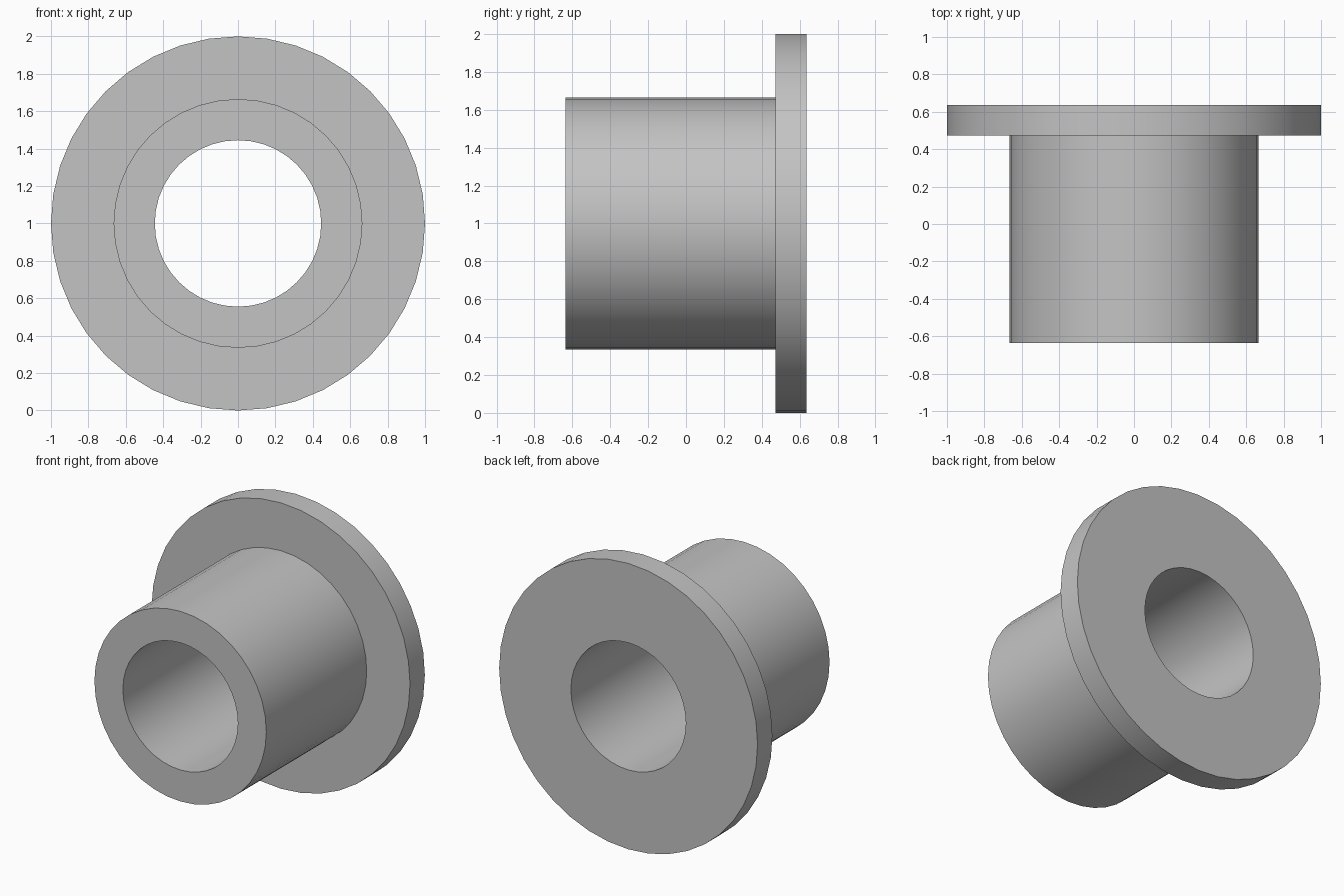
import bpy
import bmesh
from math import radians
from mathutils import Matrix, Vector

cube = bpy.data.objects.get("Cube")
if cube:
    bpy.data.objects.remove(cube, do_unlink=True)

SEGMENTS = 40
BORE, SLEEVE, FLANGE = 0.445, 0.665, 1.0      # radii
FRONT, SHOULDER, BACK = -0.637, 0.473, 0.637  # positions along the axis

# Plain grey metal
grey = bpy.data.materials.new("grey metal")
grey.use_nodes = True
colour = (0.55, 0.55, 0.55, 1)
grey.diffuse_color = colour
grey.node_tree.nodes["Principled BSDF"].inputs["Base Color"].default_value = colour

# Closed half section of the flanged bushing: (radius, y)
section = [(BORE, FRONT), (SLEEVE, FRONT), (SLEEVE, SHOULDER),
           (FLANGE, SHOULDER), (FLANGE, BACK), (BORE, BACK)]

# Revolve the section around the y axis
bm = bmesh.new()
verts = [bm.verts.new((r, y, 0)) for r, y in section]
edges = [bm.edges.new((v, verts[i - 1])) for i, v in enumerate(verts)]
bmesh.ops.spin(bm, geom=verts + edges, cent=(0, 0, 0), axis=(0, 1, 0),
               angle=radians(360), steps=SEGMENTS, use_merge=True)
bmesh.ops.remove_doubles(bm, verts=bm.verts, dist=0.0001)
bmesh.ops.recalc_face_normals(bm, faces=bm.faces)
bmesh.ops.transform(bm, matrix=Matrix.Translation(Vector((0, 0, FLANGE))), verts=bm.verts)

mesh = bpy.data.meshes.new("flanged_bushing")
bm.to_mesh(mesh)
bm.free()
mesh.materials.append(grey)
bushing = bpy.data.objects.new("flanged_bushing", mesh)
bpy.context.collection.objects.link(bushing)

# Smooth round walls, sharp rims
bpy.ops.object.select_all(action='DESELECT')
bushing.select_set(True)
bpy.context.view_layer.objects.active = bushing
bpy.ops.object.shade_smooth_by_angle(angle=radians(30))
